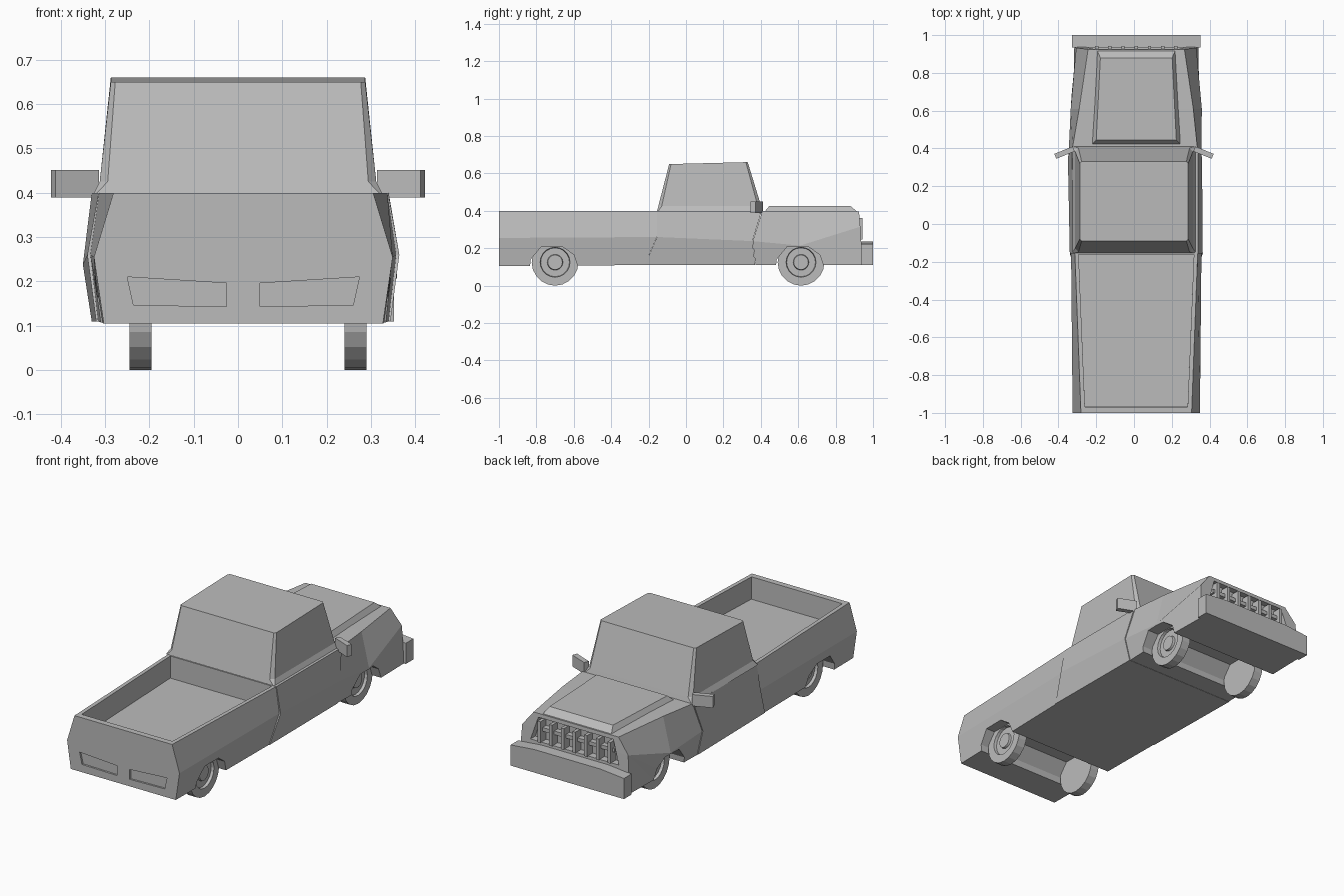
import bpy, bmesh, math
from mathutils import Matrix

if "Cube" in bpy.data.objects:
    bpy.data.objects.remove(bpy.data.objects["Cube"])

CX = 0.012  # body centre line
grey = bpy.data.materials.new("plain_grey")
grey.diffuse_color = (0.5, 0.5, 0.5, 1)
grey.use_nodes = True
grey.node_tree.nodes["Principled BSDF"].inputs["Base Color"].default_value = grey.diffuse_color


def finish(name, bm):
    bmesh.ops.recalc_face_normals(bm, faces=bm.faces)
    me = bpy.data.meshes.new(name)
    bm.to_mesh(me)
    bm.free()
    me.materials.append(grey)
    ob = bpy.data.objects.new(name, me)
    bpy.context.collection.objects.link(ob)
    return ob


def loft(name, rings):
    """Skin rings of equal, even length; caps are strips of quads."""
    bm = bmesh.new()
    vs = [[bm.verts.new(p) for p in r] for r in rings]
    n = len(rings[0])
    for a, b in zip(vs, vs[1:]):
        for i in range(n):
            j = (i + 1) % n
            bm.faces.new((a[i], a[j], b[j], b[i]))
    for r in (vs[0], vs[-1]):
        for i in range(n // 2 - 1):
            bm.faces.new((r[i], r[i + 1], r[n - 2 - i], r[n - 1 - i]))
    return finish(name, bm)


def section(*pts, cx=CX):
    """Symmetric ring from (half width, y, z) points listed top to bottom."""
    return ([(cx - w, y, z) for w, y, z in pts]
            + [(cx + w, y, z) for w, y, z in reversed(pts)])


def box(name, loc, size, turn=0):
    bm = bmesh.new()
    m = (Matrix.Translation(loc) @ Matrix.Rotation(turn, 4, 'Z')
         @ Matrix.Diagonal((*size, 1)))
    bmesh.ops.create_cube(bm, size=1, matrix=m)
    return finish(name, bm)


def cut(ob, cutter):
    cutter.hide_render = True
    mod = ob.modifiers.new("cut", 'BOOLEAN')
    mod.operation, mod.solver, mod.object = 'DIFFERENCE', 'EXACT', cutter
    dg = bpy.context.evaluated_depsgraph_get()
    me = bpy.data.meshes.new_from_object(ob.evaluated_get(dg))
    ob.modifiers.clear()
    ob.data = me
    bpy.data.objects.remove(cutter)


def wheel_tunnel(y):
    arch = [(-.14, .05), (-.13, .14), (-.075, .207), (.04, .207), (.10, .165), (.14, .05)]
    return loft("tunnel_cutter", [[(x, y + a, z) for a, z in arch] for x in (-.6, .6)])


# Load bed with cavity, wheel tunnel and two recessed tailgate panels
bed = loft("load_bed", [
    section((.293, -1, .40), (.337, -1, .255), (.315, -1, .105)),
    section((.325, -.156, .40), (.345, -.156, .26), (.328, -.22, .11))])
cut(bed, loft("bed_cutter", [
    section((.272, -.97, .5), (.272, -.965, .28)),
    section((.305, -.162, .5), (.305, -.162, .28))]))
cut(bed, wheel_tunnel(-.70))
for s in (-1, 1):
    panel = [(.262, .21), (.248, .147), (.038, .143), (.038, .196)]
    cut(bed, loft("panel_cutter", [[(CX + s * x, y, z) for x, z in panel]
                                   for y in (-1.1, -.99)]))

# Cab lower body
loft("cab_body", [
    section((.327, -.155, .40), (.352, -.155, .26), (.332, -.22, .11)),
    section((.335, .405, .40), (.355, .355, .238), (.335, .37, .11), cx=.005)])


# Cab upper with chamfered pillars
def cab_ring(w, y0, y1, z0, z1, c):
    return [(-w + c, y0, z0), (-w, y0 + c, z0), (-w, y1 - c, z1), (-w + c, y1, z1),
            (w - c, y1, z1), (w, y1 - c, z1), (w, y0 + c, z0), (w - c, y0, z0)]


loft("cab_upper", [cab_ring(.326, -.155, .41, .398, .398, .006),
                   cab_ring(.312, -.148, .402, .425, .425, .018),
                   cab_ring(.287, -.09, .33, .65, .66, .01)])

# Front body with wheel tunnel and grille pocket
front = loft("front_body", [
    section((.33, .408, .40), (.352, .357, .238), (.332, .372, .11), cx=.005),
    section((.302, .61, .40), (.347, .61, .214), (.335, .61, .11)),
    section((.255, .925, .395), (.318, .932, .315), (.328, .945, .11))])
cut(front, wheel_tunnel(.615))
cut(front, loft("grille_cutter", [
    section((.225, y, .375), (.265, y, .25)) for y in (.895, 1.1)]))
for i in range(7):
    box(f"grille_fin_{i + 1}", (CX + (i - 3) * .07, .918, .305), (.018, .05, .115))
box("grille_bar", (CX, .91, .315), (.46, .03, .02))

# Raised hood panel
loft("hood_panel", [
    section((.212, .445, .425), (.237, .42, .395)),
    section((.19, .88, .425), (.208, .922, .39))])

# Front bumper, slightly higher in the middle
loft("front_bumper", [
    [(CX - .34, y, .11), (CX - .34, y, .222), (CX - .2, y, .235),
     (CX + .2, y, .235), (CX + .34, y, .222), (CX + .34, y, .11)] for y in (.935, 1.0)])

# Door mirrors
for side, s in (("left", -1), ("right", 1)):
    box(side + "_mirror", (s * .368, .378, .42), (.105, .028, .062), -s * math.radians(22))


# Wheels: tyre, dished rim and hub spun from one profile
def wheel(name, s, y):
    prof = [(-.025, 0), (-.025, .125), (.025, .125), (.025, .08), (.01, .077),
            (.01, .042), (.022, .039), (.022, 0)]
    bm = bmesh.new()
    vs = [bm.verts.new((.0225 + s * (.2425 + x), y, .125 + r)) for x, r in prof]
    es = [bm.edges.new(p) for p in zip(vs, vs[1:])]
    bmesh.ops.spin(bm, geom=vs + es, cent=(0, y, .125), axis=(1, 0, 0),
                   angle=math.tau, steps=20)
    bmesh.ops.remove_doubles(bm, verts=bm.verts, dist=1e-4)
    finish(name, bm)


for end, y in (("rear", -.70), ("front", .615)):
    for side, s in (("left", -1), ("right", 1)):
        wheel(f"{end}_{side}_wheel", s, y)
